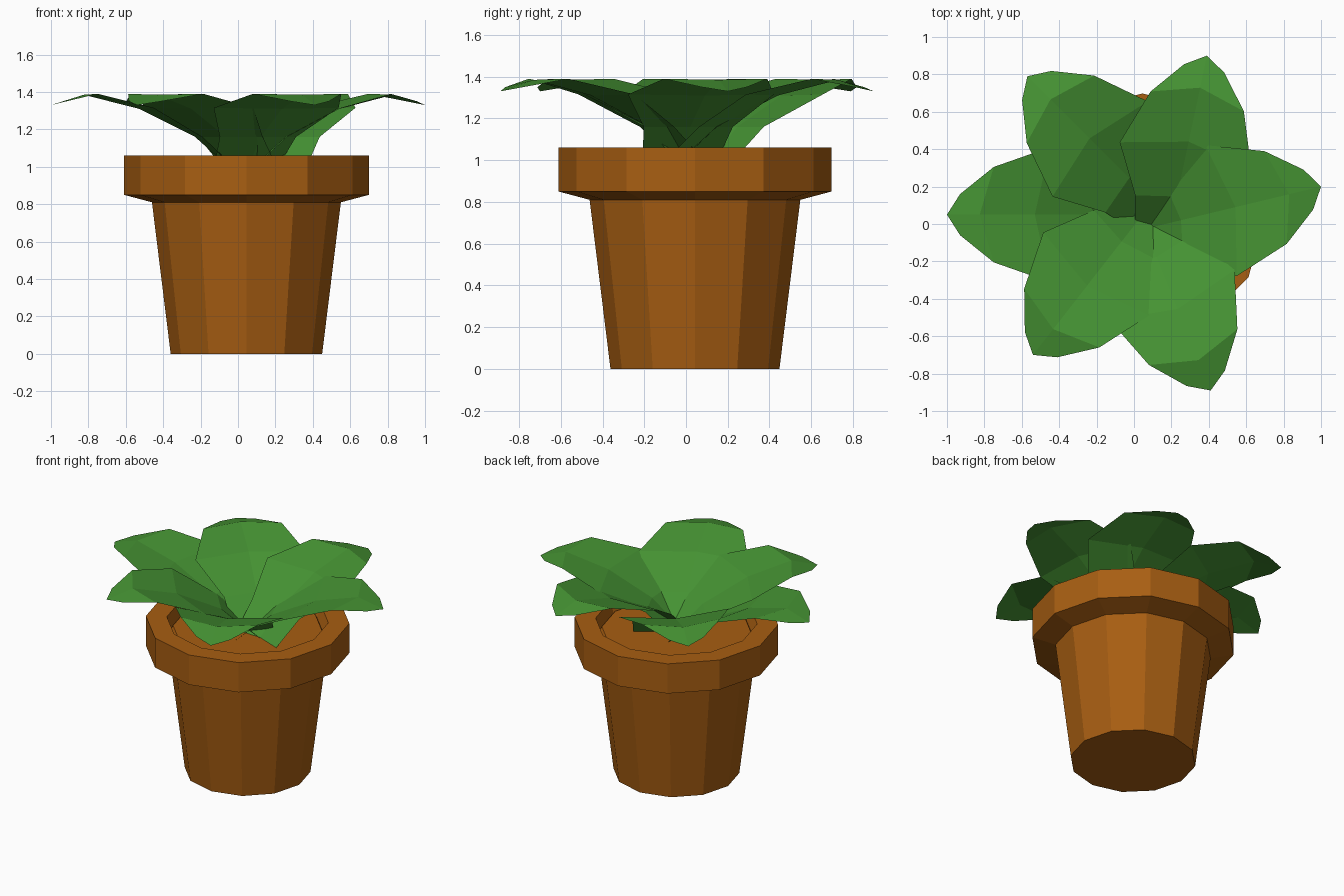
import bpy
from math import sin, cos, pi, radians
from mathutils import Vector

cube = bpy.data.objects.get("Cube")
if cube:
    bpy.data.objects.remove(cube, do_unlink=True)


def make_material(name, rgb):
    mat = bpy.data.materials.new(name)
    mat.use_nodes = True
    colour = (*rgb, 1.0)
    mat.diffuse_color = colour
    bsdf = mat.node_tree.nodes["Principled BSDF"]
    bsdf.inputs["Base Color"].default_value = colour
    bsdf.inputs["Roughness"].default_value = 0.9
    return mat


def make_object(name, verts, faces, mat):
    mesh = bpy.data.meshes.new(name)
    mesh.from_pydata(verts, [], faces)
    mesh.materials.append(mat)
    mesh.update()
    obj = bpy.data.objects.new(name, mesh)
    bpy.context.collection.objects.link(obj)
    return obj


terracotta = make_material("terracotta", (0.39, 0.112, 0.006))
leaf_green = make_material("leaf green", (0.06, 0.29, 0.033))

SIDES = 12
POT_CENTRE = Vector((0.045, 0.043, 0))


def lathe(name, profile, mat, cap_bottom=False, cap_top=False):
    """Turn a (radius, height) profile into a faceted shell."""
    verts, faces = [], []
    for r, z in profile:
        for i in range(SIDES):
            a = 2 * pi * i / SIDES
            verts.append(POT_CENTRE + Vector((r * cos(a), r * sin(a), z)))
    for k in range(len(profile) - 1):
        for i in range(SIDES):
            j = (i + 1) % SIDES
            faces.append((k * SIDES + i, k * SIDES + j,
                          (k + 1) * SIDES + j, (k + 1) * SIDES + i))
    if cap_bottom:
        faces.append(tuple(reversed(range(SIDES))))
    if cap_top:
        start = (len(profile) - 1) * SIDES
        faces.append(tuple(range(start, start + SIDES)))
    return make_object(name, verts, faces, mat)


# Pot: tapered body, overhanging rim, and the shallow inside wall
lathe("pot", [(0.405, 0), (0.505, 0.81), (0.655, 0.85), (0.655, 1.06),
              (0.52, 1.06), (0.49, 0.98)], terracotta, cap_bottom=True)

# Soil surface inside the rim
lathe("soil", [(0.49, 0.98), (0.48, 1.0)], terracotta, cap_top=True)

# Half leaf rows, stalk to tip:
# (centre distance from tip, centre z, edge distance, edge z, half width)
LEAF_ROWS = [
    (0.97, 0.98, 1.00, 0.98, 0.18),
    (0.77, 1.16, 0.81, 1.16, 0.22),
    (0.47, 1.31, 0.55, 1.315, 0.36),
    (0.175, 1.385, 0.25, 1.39, 0.255),
    (0.00, 1.33, 0.07, 1.35, 0.11),
]


def make_leaf(name, tip, degrees):
    a = radians(degrees)
    out = Vector((cos(a), sin(a), 0))
    side = Vector((-sin(a), cos(a), 0))
    origin = Vector((*tip, 0))
    verts, faces = [], []
    for ct, cz, et, ez, w in LEAF_ROWS:
        for s, t, z in ((1, et, ez), (0, ct, cz), (-1, et, ez)):
            verts.append(origin - out * t + side * (s * w) + Vector((0, 0, z)))
    for r in range(len(LEAF_ROWS) - 1):
        for c in range(2):
            i = r * 3 + c
            faces.append((i, i + 1, i + 4, i + 3))
    return make_object(name, verts, faces, leaf_green)


# Rosette of six leaves: tip position and heading
LEAVES = {
    "left_leaf": ((1.0, 0.2), 13.5),
    "back_left_leaf": ((0.39, 0.90), 78),
    "back_right_leaf": ((-0.57, 0.79), 135),
    "right_leaf": ((-1.0, 0.05), 180),
    "front_right_leaf": ((-0.54, -0.70), 232),
    "front_left_leaf": ((0.41, -0.89), 292),
}
for leaf_name, (tip, heading) in LEAVES.items():
    make_leaf(leaf_name, tip, heading)
